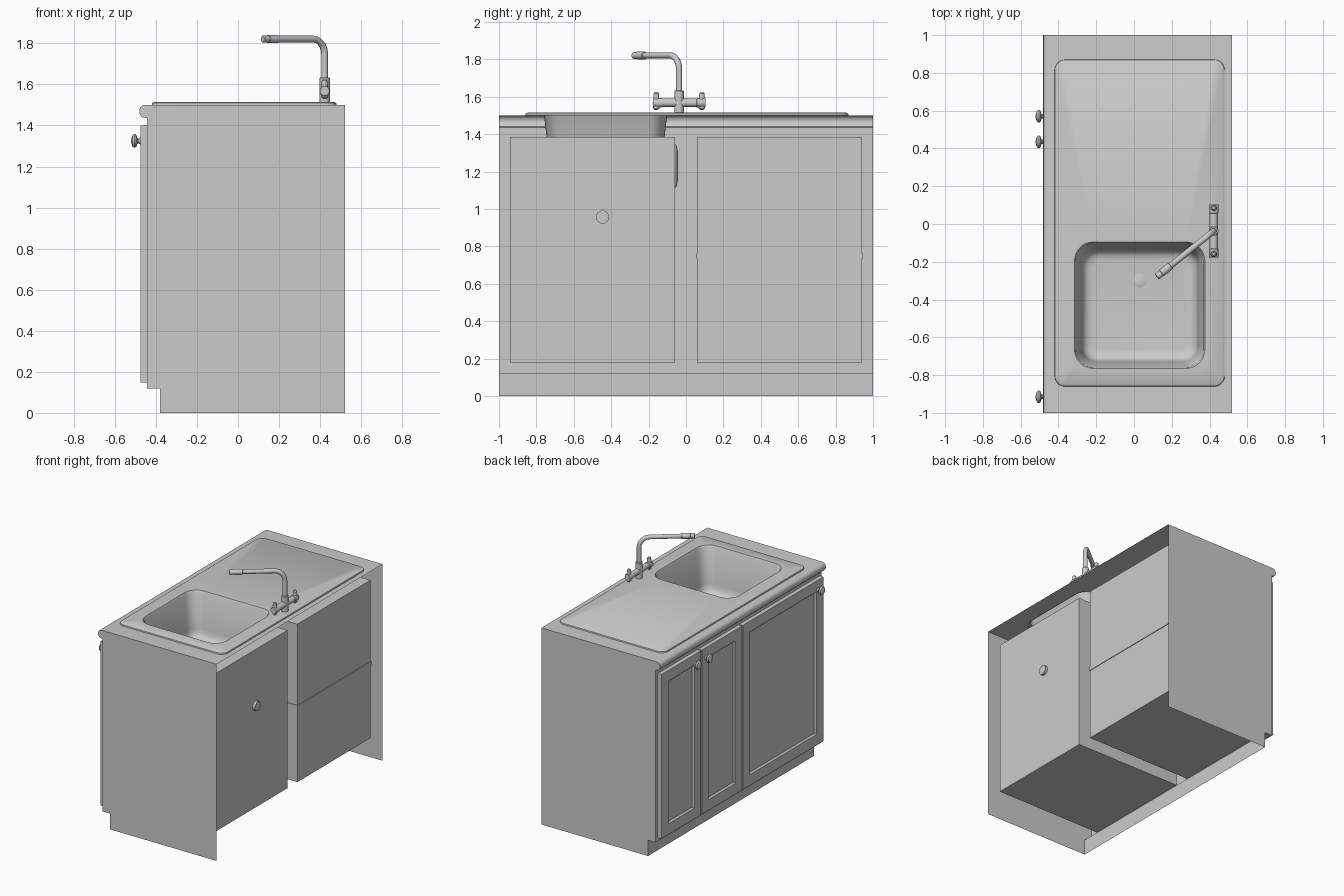
import bpy, bmesh, math
from mathutils import Vector, Matrix

if "Cube" in bpy.data.objects:
    bpy.data.objects.remove(bpy.data.objects["Cube"])


def finish(name, bm, recalc=True):
    if recalc:
        bmesh.ops.recalc_face_normals(bm, faces=bm.faces[:])
    me = bpy.data.meshes.new(name)
    bm.to_mesh(me)
    bm.free()
    ob = bpy.data.objects.new(name, me)
    bpy.context.collection.objects.link(ob)
    bpy.ops.object.select_all(action='DESELECT')
    ob.select_set(True)
    bpy.context.view_layer.objects.active = ob
    bpy.ops.object.shade_smooth_by_angle(angle=math.radians(35))
    return ob


def cube(bm, x0, x1, y0, y1, z0, z1):
    m = Matrix.Translation(((x0 + x1) / 2, (y0 + y1) / 2, (z0 + z1) / 2)) @ \
        Matrix.Diagonal((x1 - x0, y1 - y0, z1 - z0, 1))
    bmesh.ops.create_cube(bm, size=1, matrix=m)


def rrect(bm, rect, inset, r, z, n=8):
    """Loop of vertices around a rounded rectangle."""
    x0, x1, y0, y1 = rect[0] + inset, rect[1] - inset, rect[2] + inset, rect[3] - inset
    out = []
    corners = ((x1 - r, y1 - r), (x0 + r, y1 - r), (x0 + r, y0 + r), (x1 - r, y0 + r))
    for q, (cx, cy) in enumerate(corners):
        for i in range(n + 1):
            a = (q + i / n) * math.pi / 2
            out.append(bm.verts.new((cx + r * math.cos(a), cy + r * math.sin(a), z)))
    return out


def skin(bm, loops):
    for a, b in zip(loops, loops[1:]):
        for i in range(len(a)):
            j = (i + 1) % len(a)
            bm.faces.new((a[i], a[j], b[j], b[i]))


def holed_face(bm, *loops):
    """Flat face filling the area between an outer loop and a hole."""
    edges = []
    for lp in loops:
        for a, b in zip(lp, lp[1:] + lp[:1]):
            edges.append(bm.edges.get((a, b)) or bm.edges.new((a, b)))
    bmesh.ops.triangle_fill(bm, use_beauty=True, edges=edges, normal=(0, 0, 1))


def lathe(name, profile, origin, axis, n=24):
    """Revolve (radius, height) points about an axis."""
    bm = bmesh.new()
    m = Matrix.Translation(origin) @ Vector(axis).to_track_quat('Z', 'Y').to_matrix().to_4x4()
    rings = []
    for r, h in profile:
        rings.append([bm.verts.new(m @ Vector((r * math.cos(t * math.tau / n),
                      r * math.sin(t * math.tau / n), h))) for t in range(n)])
    skin(bm, rings)
    bm.faces.new(rings[0])
    bm.faces.new(rings[-1])
    return finish(name, bm)


def pipe(name, pts, radius):
    cu = bpy.data.curves.new(name, 'CURVE')
    cu.dimensions = '3D'
    cu.bevel_depth = radius
    cu.bevel_resolution = 4
    cu.use_fill_caps = True
    sp = cu.splines.new('POLY')
    sp.points.add(len(pts) - 1)
    for p, co in zip(sp.points, pts):
        p.co = (*co, 1)
    ob = bpy.data.objects.new(name, cu)
    bpy.context.collection.objects.link(ob)
    return ob


BOWL = (-0.315, 0.375, -0.765, -0.095)
PLATE = (-0.42, 0.48, -0.86, 0.87)

# Open-backed carcass with countertop and rounded nose
bm = bmesh.new()
prof = [(0.52, 1.5), (-0.452, 1.5), (-0.467, 1.496), (-0.478, 1.485), (-0.481, 1.468),
        (-0.478, 1.452), (-0.467, 1.44), (-0.444, 1.436), (-0.444, 0.12), (-0.38, 0.12),
        (-0.38, 0), (0.52, 0)]
A = [bm.verts.new((x, -1, z)) for x, z in prof]
B = [bm.verts.new((x, 1, z)) for x, z in prof]
bm.faces.new(A)
bm.faces.new(B)
for i in range(1, len(prof) - 2):
    bm.faces.new((A[i], A[i + 1], B[i + 1], B[i]))
holed_face(bm, [A[0], A[1], B[1], B[0]], rrect(bm, BOWL, -0.01, 0.1, 1.5))
finish("carcass", bm)

# Inner compartments, seen from the open back
for name, y0, y1 in (("sink_compartment", -0.94, -0.06), ("shelf_compartment", 0.06, 0.94)):
    bm = bmesh.new()
    cube(bm, -0.444, 0.46, y0, y1, 0.18, 1.385)
    bm.faces.ensure_lookup_table()
    drop = [f for f in bm.faces if f.calc_center_median().x < -0.4]
    top = max(bm.faces, key=lambda f: f.calc_center_median().z)
    rim = list(top.verts)
    if y0 < 0:
        drop.append(top)
    bmesh.ops.delete(bm, geom=drop, context='FACES_ONLY')
    if y0 < 0:
        holed_face(bm, rim, rrect(bm, BOWL, 0.015, 0.1, 1.385))
    finish(name, bm)

bm = bmesh.new()
cube(bm, -0.43, 0.465, 0.055, 0.945, 0.733, 0.766)
finish("shelf", bm)

# Sink: raised drainer plate and bowl in one skin
bm = bmesh.new()
outer = [rrect(bm, PLATE, i, 0.055 - i, z) for i, z in ((0, 1.5), (0.002, 1.509), (0.012, 1.515))]
skin(bm, outer)
bowl = [rrect(bm, BOWL, i, r, z) for i, r, z in (
    (0, 0.1, 1.515), (0.006, 0.098, 1.505), (0.036, 0.085, 1.24), (0.041, 0.08, 1.21),
    (0.053, 0.075, 1.187), (0.072, 0.06, 1.174), (0.095, 0.05, 1.17))]
skin(bm, bowl)
bm.faces.new(bowl[-1])
holed_face(bm, outer[-1], bowl[0])
finish("sink", bm)

# Drain, waste pipe and overflow channel
lathe("drain", [(0.036, -0.02), (0.036, 0.002), (0.03, 0.004)], (0.03, -0.3, 1.17), (0, 0, 1))
pipe("waste_pipe", [(0.03, -0.3, 1.16), (0.03, -0.3, 1.0), (0.05, -0.32, 0.957),
                    (0.15, -0.446, 0.957), (0.48, -0.446, 0.957)], 0.036)
lathe("overflow", [(0.012, 0), (0.03, 0.02), (0.036, 0.05), (0.036, 0.21), (0.03, 0.24),
                   (0.012, 0.26)], (0.03, -0.08, 1.1), (0, 0, 1))

# Doors with recessed panels
for name, y0, y1 in (("door_wide", -0.975, -0.005), ("door_middle", 0.005, 0.487),
                     ("door_end", 0.497, 0.975)):
    bm = bmesh.new()
    cube(bm, -0.476, -0.444, y0, y1, 0.147, 1.4)
    front = min(bm.faces, key=lambda f: f.calc_center_median().x)
    bmesh.ops.inset_region(bm, faces=[front], thickness=0.115)
    bmesh.ops.inset_region(bm, faces=[front], thickness=0.015, depth=-0.012)
    finish(name, bm, False)

# Knobs
for i, y in enumerate((-0.915, 0.435, 0.57)):
    lathe(f"knob_{i + 1}", [(0.018, 0), (0.012, 0.008), (0.013, 0.014), (0.03, 0.02),
                            (0.034, 0.028), (0.029, 0.037), (0.015, 0.043), (0.004, 0.045)],
          (-0.476, y, 1.325), (-1, 0, 0))

# Mixer tap: body, crossbar, levers
fx, fy = 0.422, -0.037
lathe("tap_body", [(0.025, 0), (0.025, 0.118), (0.022, 0.122)], (fx, fy, 1.512), (0, 0, 1))
lathe("tap_crossbar", [(0.023, -0.14), (0.025, -0.137), (0.025, -0.095), (0.022, -0.093),
                       (0.022, 0.093), (0.025, 0.095), (0.025, 0.137), (0.023, 0.14)],
      (fx, fy, 1.568), (0, 1, 0))
for side, s in (("left", -1), ("right", 1)):
    lathe(f"tap_lever_{side}", [(0.008, -0.038), (0.017, -0.03), (0.019, 0), (0.015, 0.03),
                                (0.014, 0.05), (0.008, 0.057)],
          (fx, fy + s * 0.122, 1.568), (0, 0, 1), 16)

# Swan spout swung over the bowl
d = Vector((-0.302, -0.243, 0))
reach = d.length
d.normalize()
base = Vector((fx, fy, 0))
R, top = 0.075, 1.821
pts = [base + Vector((0, 0, 1.62))]
for i in range(11):
    a = i / 10 * math.pi / 2
    pts.append(base + d * R * (1 - math.cos(a)) + Vector((0, 0, top - R + R * math.sin(a))))
pts.append(base + d * (reach - 0.02) + Vector((0, 0, top)))
pipe("spout", pts, 0.0165)
lathe("nozzle", [(0.017, -0.095), (0.0205, -0.093), (0.0205, -0.035), (0.018, -0.033),
                 (0.018, -0.004), (0.014, 0)],
      base + d * reach + Vector((0, 0, top)), d)
